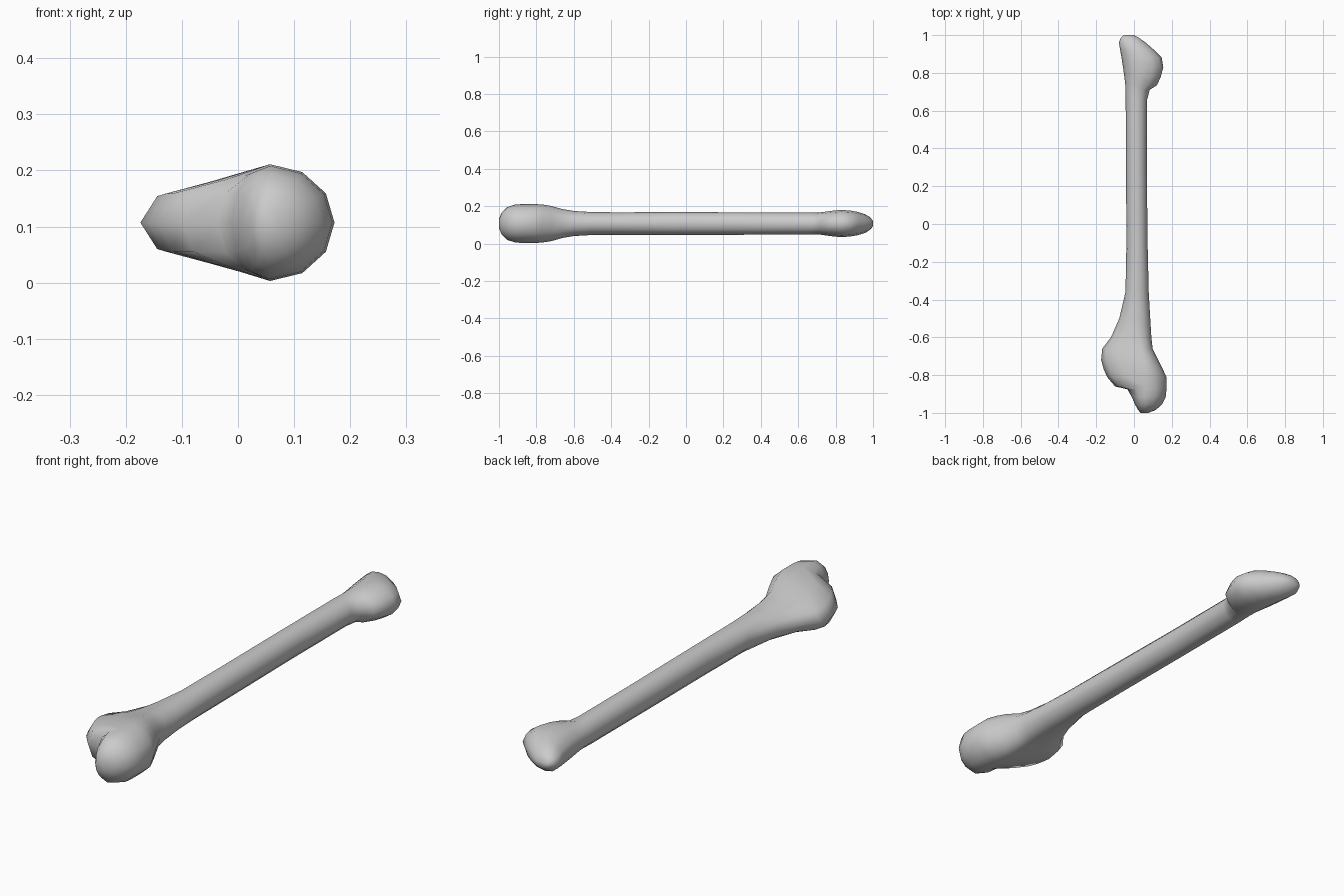
import bpy, bmesh
from math import sin, cos, pi

SIDES = 12
ZC = 0.107

# Cross-sections along the bone: y, left x, ridge x, right x, half height, left-side flattening
STATIONS = [
    # large rounded end with the notch beside the left lobe
    (-1.00, 0.035, 0.055, 0.075, 0.025, 0.87),
    (-0.985, 0.022, 0.057, 0.115, 0.060, 0.87),
    (-0.955, 0.005, 0.057, 0.148, 0.088, 0.87),
    (-0.915, -0.012, 0.057, 0.168, 0.101, 0.87),
    (-0.875, -0.035, 0.057, 0.172, 0.104, 0.80),
    (-0.86, -0.100, 0.057, 0.172, 0.104, 0.74),
    (-0.81, -0.142, 0.057, 0.172, 0.104, 0.71),
    (-0.77, -0.160, 0.055, 0.153, 0.102, 0.71),
    (-0.72, -0.174, 0.050, 0.128, 0.094, 0.73),
    (-0.66, -0.168, 0.035, 0.099, 0.077, 0.78),
    (-0.60, -0.122, 0.025, 0.092, 0.067, 0.83),
    (-0.50, -0.078, 0.016, 0.086, 0.061, 0.87),
    (-0.36, -0.045, 0.015, 0.078, 0.060, 0.87),
    # shaft
    (-0.10, -0.040, 0.015, 0.072, 0.061, 0.87),
    (0.30, -0.042, 0.012, 0.068, 0.060, 0.87),
    (0.66, -0.044, 0.012, 0.070, 0.059, 0.87),
    # small flared end
    (0.71, -0.045, 0.015, 0.083, 0.058, 0.87),
    (0.735, -0.046, 0.025, 0.122, 0.062, 0.87),
    (0.78, -0.051, 0.040, 0.142, 0.068, 0.87),
    (0.83, -0.058, 0.045, 0.155, 0.073, 0.87),
    (0.88, -0.066, 0.035, 0.147, 0.069, 0.87),
    (0.92, -0.073, 0.015, 0.108, 0.062, 0.87),
    (0.96, -0.080, -0.015, 0.062, 0.049, 0.87),
    (0.985, -0.071, -0.025, 0.028, 0.033, 0.87),
    (1.00, -0.056, -0.028, 0.000, 0.014, 0.87),
]


def ring(bm, y, xl, xc, xr, h, flat):
    verts = []
    for i in range(SIDES):
        a = 2 * pi * i / SIDES
        c, s = cos(a), sin(a)
        x = xc + c * ((xr - xc) if c > 0 else (xc - xl))
        z = s * h
        if i in (4, 8):
            z *= flat / 0.87
        verts.append(bm.verts.new((x, y, ZC + z)))
    return verts


# Bone: skin the sections and cap both ends
bm = bmesh.new()
rings = [ring(bm, *s) for s in STATIONS]
for r0, r1 in zip(rings, rings[1:]):
    for i in range(SIDES):
        j = (i + 1) % SIDES
        bm.faces.new((r0[i], r0[j], r1[j], r1[i]))
bm.faces.new(rings[0])
bm.faces.new(rings[-1])
bmesh.ops.recalc_face_normals(bm, faces=bm.faces)
for f in bm.faces:
    f.smooth = True

mesh = bpy.data.meshes.new("bone")
bm.to_mesh(mesh)
bm.free()
bone = bpy.data.objects.new("bone", mesh)
bpy.context.collection.objects.link(bone)
